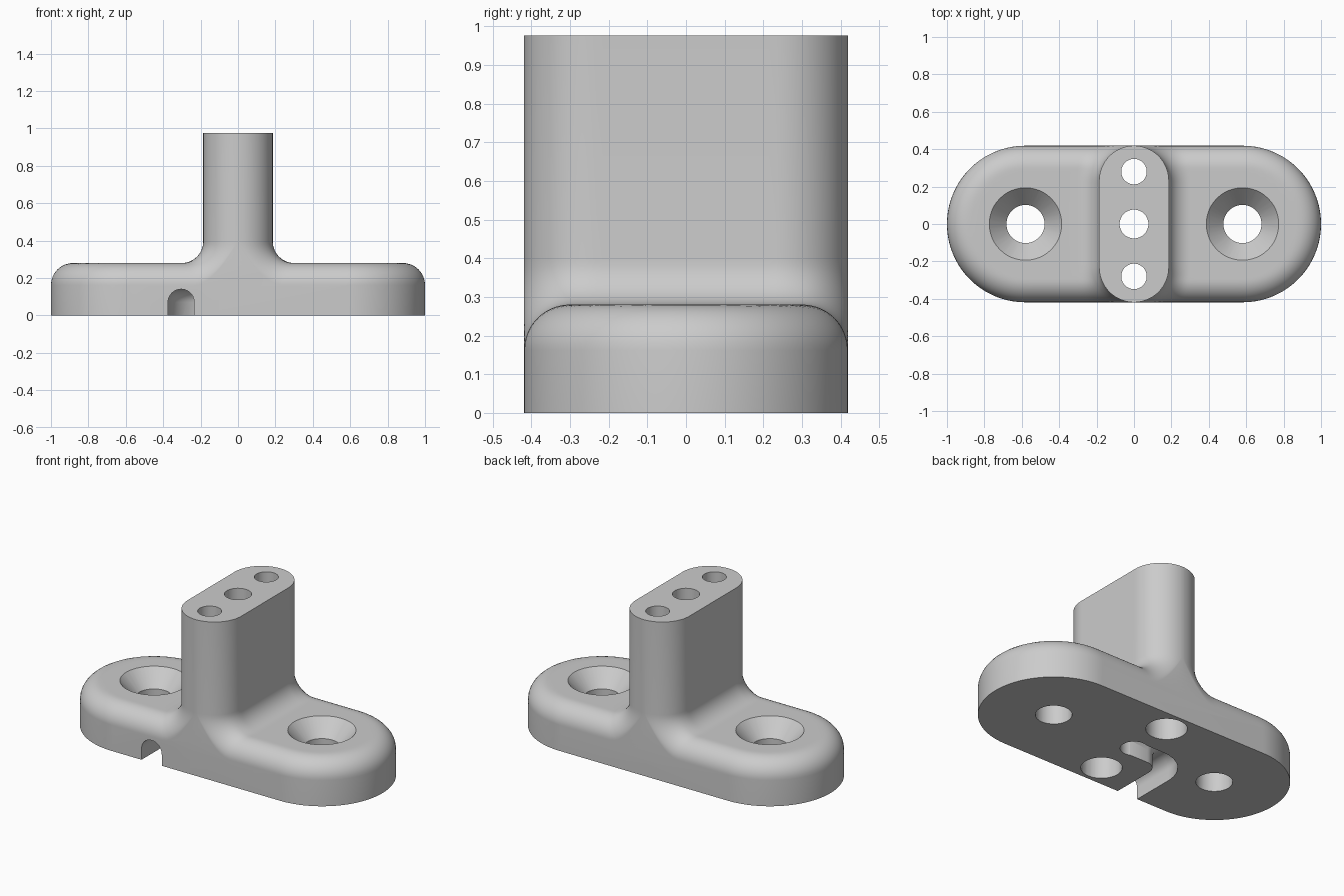
import bpy, bmesh, math

if "Cube" in bpy.data.objects:
    bpy.data.objects.remove(bpy.data.objects["Cube"])

W = 0.4185           # half depth of base and post
FLAT_X = 1.0 - W     # centre of the base's round ends
BASE_H, ROUND = 0.28, 0.118
POST_X, POST_H = 0.186, 0.976
FILLET = 0.115

grey = bpy.data.materials.new("light grey")
grey.diffuse_color = (0.6, 0.6, 0.6, 1)
grey.use_nodes = True
grey.node_tree.nodes["Principled BSDF"].inputs["Base Color"].default_value = grey.diffuse_color


def make(name, rings):
    """Skin closed rings of points into a capped solid."""
    bm = bmesh.new()
    vs = [[bm.verts.new(p) for p in r] for r in rings]
    n = len(rings[0])
    for a, b in zip(vs, vs[1:]):
        for i in range(n):
            j = (i + 1) % n
            bm.faces.new((a[i], a[j], b[j], b[i]))
    bm.faces.new(vs[0][::-1])
    bm.faces.new(vs[-1])
    # winding is consistent, so turn the whole solid outward by its volume
    if bm.calc_volume(signed=True) < 0:
        bmesh.ops.reverse_faces(bm, faces=bm.faces[:])
    me = bpy.data.meshes.new(name)
    bm.to_mesh(me)
    bm.free()
    ob = bpy.data.objects.new(name, me)
    bpy.context.collection.objects.link(ob)
    me.materials.append(grey)
    return ob


def height(x, y):
    """Rounded base top blended up into the post by a fillet."""
    s = W - math.hypot(max(x - FLAT_X, 0), y)
    k = min(max(ROUND - s, 0), ROUND)
    h = BASE_H - ROUND + math.sqrt(ROUND ** 2 - k ** 2)
    d = max(math.hypot(x, max(abs(y) - (W - POST_X), 0)) - POST_X, 0)
    k = max(1 - d / FILLET, 0)
    f = 1 - math.sqrt(max(1 - k * k, 0))
    return h + (BASE_H + FILLET - h) * f


def section(y):
    """Closed cross-section of base and post at depth y."""
    c = max(abs(y) - (W - POST_X), 0)
    px = max(math.sqrt(max(POST_X ** 2 - c * c, 0)), 0.008)
    bx = FLAT_X + math.sqrt(max(W * W - y * y, 0))
    m = POST_X + FILLET
    xs = [px + (m - px) * (i / 14) ** 1.8 for i in range(15)]
    xs += [m + (bx - m) * math.sin(i / 20 * math.pi / 2) for i in range(1, 21)]
    half = [(px, POST_H), (px, BASE_H + FILLET)]
    half += [(x, height(x, y)) for x in xs[1:]] + [(bx, 0)]
    return [(x, y, z) for x, z in half] + [(-x, y, z) for x, z in half[::-1]]


# Body: base and post as one loft from front to back
ROWS = 64
body = make("mount_body", [section(W * math.sin(math.pi * (i / ROWS - 0.5)))
                           for i in range(ROWS + 1)])


def bore(name, x, y, steps, n=48):
    """Round cutter from (height, radius) steps."""
    return make(name, [[(x + r * math.cos(2 * math.pi * i / n),
                         y + r * math.sin(2 * math.pi * i / n), z)
                        for i in range(n)] for z, r in steps])


# Arched cable channel bending from the front to the centre hole
CX, BEND, CR = -0.304, 0.15, 0.07
path = [((CX, -0.6), math.pi / 2)]
for i in range(17):
    a = math.pi - i / 16 * math.pi / 2
    path.append(((CX + BEND + BEND * math.cos(a), -BEND + BEND * math.sin(a)),
                 a - math.pi / 2))
path.append(((0, 0), 0))
arch = [(CR, -0.1)] + [(CR * math.cos(i / 20 * math.pi),
                        CR + CR * math.sin(i / 20 * math.pi)) for i in range(21)]
arch.append((-CR, -0.1))
cutters = [make("channel_cutter", [
    [(px + u * math.sin(t), py - u * math.cos(t), z) for u, z in arch]
    for (px, py), t in path])]

cutters.append(bore("centre_hole_cutter", 0, 0, [(-0.15, 0.077), (1.1, 0.077)]))
for s in (-1, 1):
    # countersunk screw holes
    cutters.append(bore("screw_hole_cutter", 0.58 * s, 0,
                        [(-0.1, 0.102), (0.18, 0.102), (0.30, 0.212)]))
    # post holes with a wider bore below
    cutters.append(bore("post_hole_cutter", 0, 0.28 * s,
                        [(-0.1, 0.115), (0.28, 0.115), (0.28, 0.068), (1.1, 0.068)]))

# Cut all openings
bpy.context.view_layer.objects.active = body
body.select_set(True)
for c in cutters:
    c.hide_render = True
    mod = body.modifiers.new("cut", 'BOOLEAN')
    mod.operation, mod.solver, mod.object = 'DIFFERENCE', 'EXACT', c
    bpy.ops.object.modifier_apply(modifier=mod.name)
for c in cutters:
    bpy.data.objects.remove(c)
bpy.ops.object.shade_smooth_by_angle(angle=math.radians(32))
